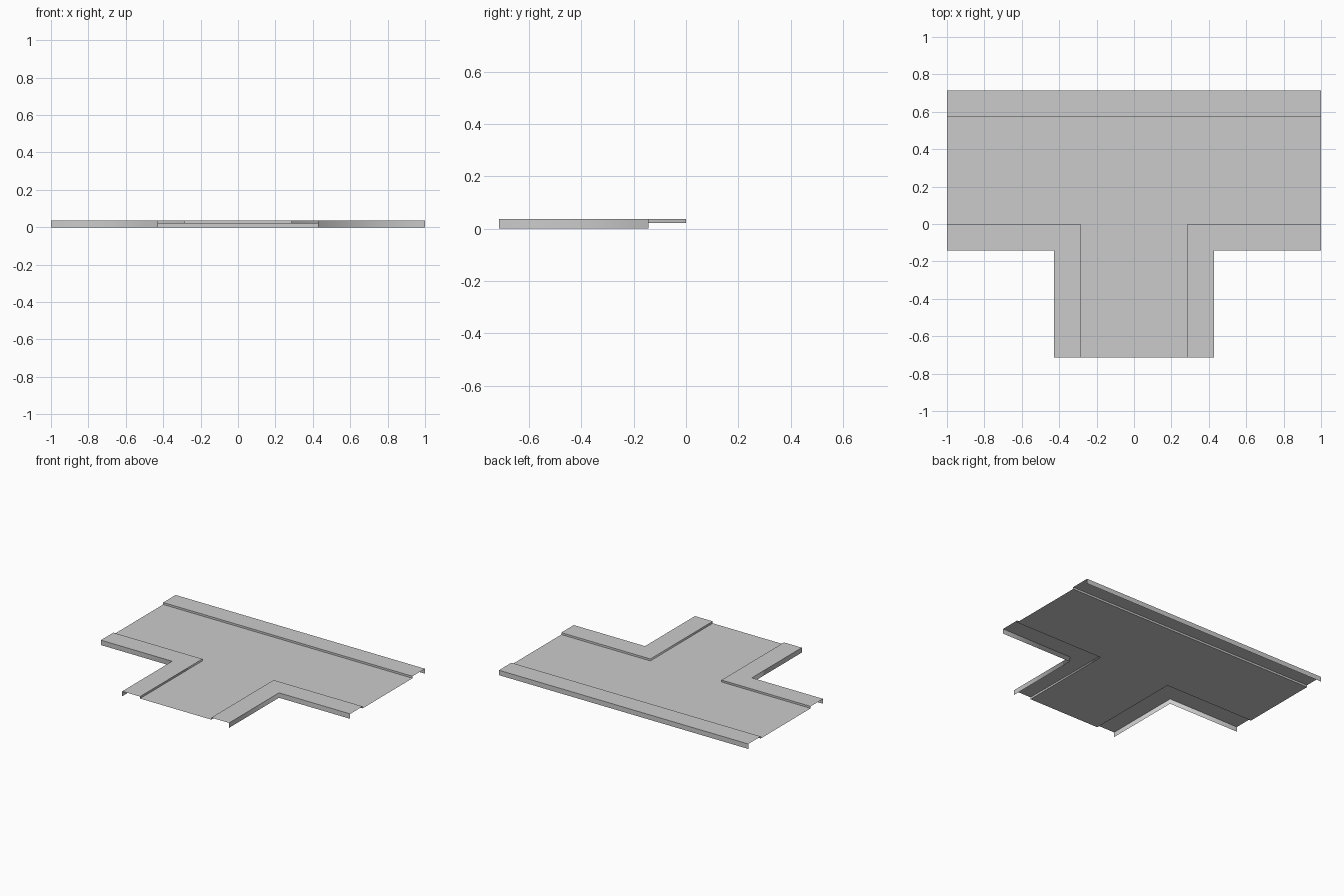
import bpy
import bmesh

cube = bpy.data.objects.get("Cube")
if cube:
    bpy.data.objects.remove(cube, do_unlink=True)

U = 1 / 7             # kerb width, the module of the whole plan
TOP = U * 0.25        # kerb height
ROAD = U * 0.15       # road surface height

grey = bpy.data.materials.new("light_grey")
grey.use_nodes = True
colour = (0.6, 0.6, 0.6, 1)
grey.diffuse_color = colour
grey.node_tree.nodes["Principled BSDF"].inputs["Base Color"].default_value = colour


def finish(name, bm):
    mesh = bpy.data.meshes.new(name)
    bm.to_mesh(mesh)
    bm.free()
    mesh.materials.append(grey)
    obj = bpy.data.objects.new(name, mesh)
    bpy.context.collection.objects.link(obj)


def kerb(name, inner, outer, side=1):
    """Open folded sheet: inner step, flat top and outer skirt along a path."""
    bm = bmesh.new()
    rows = []
    for path, z in ((inner, ROAD), (inner, TOP), (outer, TOP), (outer, 0)):
        rows.append([bm.verts.new((x * U * side, y * U, z)) for x, y in path])
    for a, b in zip(rows, rows[1:]):
        for i in range(len(a) - 1):
            bm.faces.new((a[i], a[i + 1], b[i + 1], b[i])).smooth = True
    # long folds stay crisp, upright corners shade smoothly
    for row in rows:
        for a, b in zip(row, row[1:]):
            bm.edges.get((a, b)).smooth = False
    bm.normal_update()
    if any(f.normal.z < -0.5 for f in bm.faces):
        bmesh.ops.reverse_faces(bm, faces=bm.faces[:])
    finish(name, bm)


# T-shaped road sheet: main strip and stem sharing an edge
bm = bmesh.new()
outline = [(-7, 0), (-2, 0), (-2, -5), (2, -5), (2, 0), (7, 0), (7, 4), (-7, 4)]
bm.faces.new([bm.verts.new((x * U, y * U, ROAD)) for x, y in outline])
finish("road", bm)

# Straight kerb at the back
kerb("back_kerb", [(-7, 4), (7, 4)], [(-7, 5), (7, 5)])

# Corner kerbs on both sides of the stem
for name, side in (("left_kerb", 1), ("right_kerb", -1)):
    kerb(name, [(7, 0), (2, 0), (2, -5)], [(7, -1), (3, -1), (3, -5)], side)
